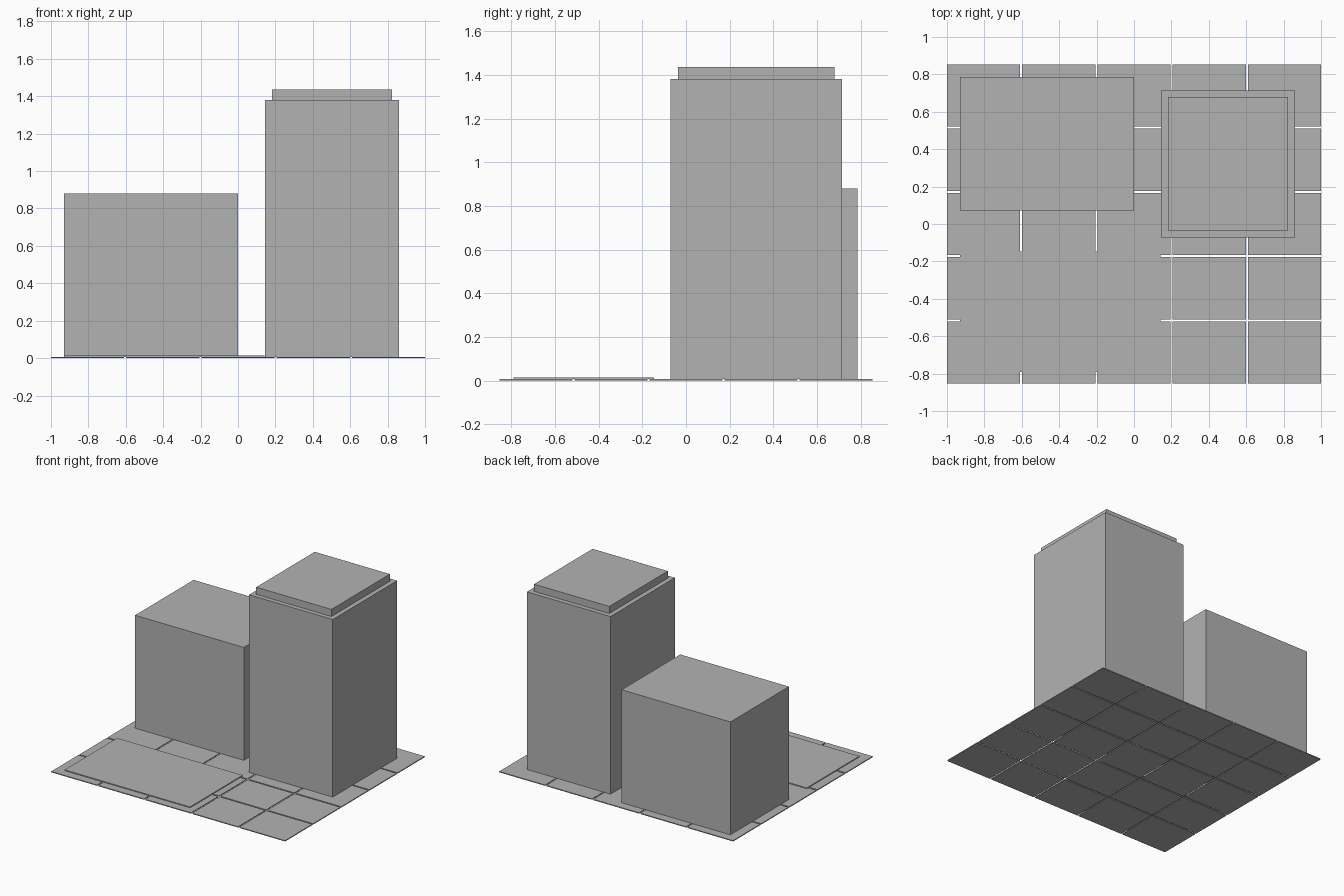
import bpy
import bmesh
from mathutils import Matrix, Vector

if "Cube" in bpy.data.objects:
    bpy.data.objects.remove(bpy.data.objects["Cube"])

grey = bpy.data.materials.new("plain_grey")
grey.diffuse_color = (0.45, 0.45, 0.45, 1.0)
grey.use_nodes = True
grey.node_tree.nodes["Principled BSDF"].inputs["Base Color"].default_value = grey.diffuse_color


def add_box(bm, lo, hi):
    lo, hi = Vector(lo), Vector(hi)
    matrix = Matrix.Translation((lo + hi) / 2) @ Matrix.Diagonal((*(hi - lo), 1.0))
    bmesh.ops.create_cube(bm, size=1.0, matrix=matrix)


def make_boxes(name, boxes):
    bm = bmesh.new()
    for lo, hi in boxes:
        add_box(bm, lo, hi)
    mesh = bpy.data.meshes.new(name)
    bm.to_mesh(mesh)
    bm.free()
    mesh.materials.append(grey)
    bpy.context.collection.objects.link(bpy.data.objects.new(name, mesh))


# Paving: five by five thin slabs with open joints
N, GAP, HALF_X, HALF_Y, SLAB = 5, 0.011, 1.0, 0.853, 0.007
w = (2 * HALF_X - (N - 1) * GAP) / N
d = (2 * HALF_Y - (N - 1) * GAP) / N
slabs = []
for i in range(N):
    for j in range(N):
        x = -HALF_X + i * (w + GAP)
        y = -HALF_Y + j * (d + GAP)
        slabs.append(((x, y, 0), (x + w, y + d, SLAB)))
make_boxes("paving_slabs", slabs)

# Low flat plot at the front left
make_boxes("front_plot", [((-0.93, -0.79, SLAB), (0.143, -0.147, 0.014))])

# Low building at the back left
make_boxes("low_building", [((-0.93, 0.071, SLAB), (0.0, 0.786, 0.88))])

# Tower with its inset roof cap
make_boxes("tower", [((0.145, -0.071, SLAB), (0.86, 0.715, 1.38))])
make_boxes("tower_roof_cap", [((0.181, -0.036, 1.38), (0.824, 0.679, 1.435))])
